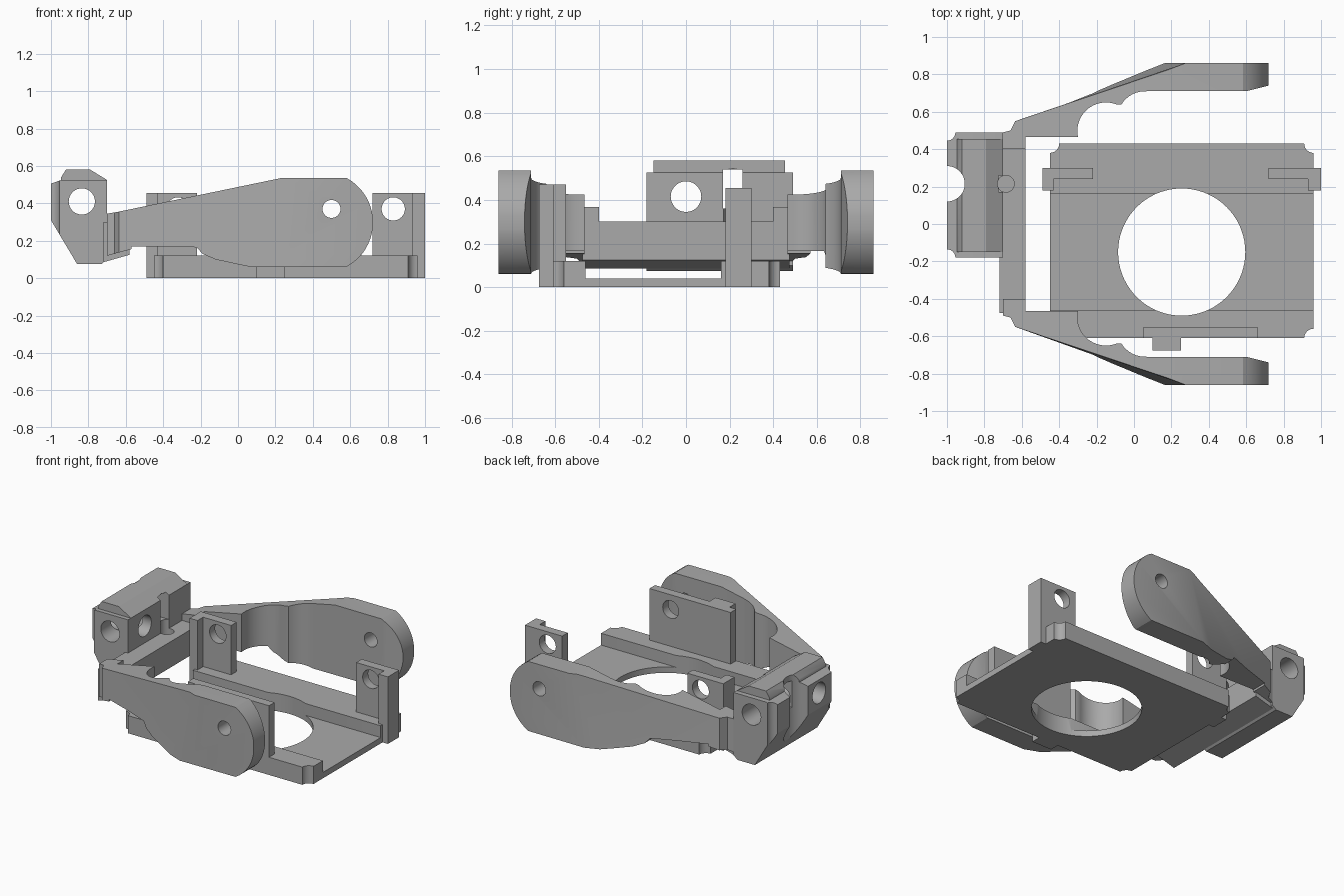
import bpy, bmesh, math
from mathutils import Vector

if "Cube" in bpy.data.objects:
    bpy.data.objects.remove(bpy.data.objects["Cube"], do_unlink=True)

grey = bpy.data.materials.new("plain grey")
grey.use_nodes = True
grey.diffuse_color = (0.4, 0.4, 0.4, 1)
grey.node_tree.nodes["Principled BSDF"].inputs["Base Color"].default_value = (0.4, 0.4, 0.4, 1)


def prism(name, outline, lo, hi, axis="z", end=None):
    """Extrude an outline along an axis; 'end' gives a different far outline."""
    def place(p, d):
        return {"x": (d, *p), "y": (p[0], d, p[1]), "z": (*p, d)}[axis]
    bm = bmesh.new()
    a = [bm.verts.new(place(p, lo)) for p in outline]
    b = [bm.verts.new(place(p, hi)) for p in (end or outline)]
    bm.faces.new(a)
    bm.faces.new(b)
    for i in range(len(a)):
        j = (i + 1) % len(a)
        bm.faces.new((a[i], a[j], b[j], b[i]))
    bmesh.ops.recalc_face_normals(bm, faces=bm.faces)
    mesh = bpy.data.meshes.new(name)
    bm.to_mesh(mesh)
    bm.free()
    mesh.materials.append(grey)
    obj = bpy.data.objects.new(name, mesh)
    bpy.context.collection.objects.link(obj)
    return obj


def arc(cx, cy, r, start, stop, n=16):
    angles = [math.radians(start + (stop - start) * i / n) for i in range(n + 1)]
    return [(cx + r * math.cos(t), cy + r * math.sin(t)) for t in angles]


def rect(x0, x1, y0, y1):
    return [(x0, y0), (x1, y0), (x1, y1), (x0, y1)]


def box(name, x0, x1, y0, y1, z0, z1):
    return prism(name, rect(x0, x1, y0, y1), z0, z1)


def rod(cx, cy, r, lo, hi, axis, n=48):
    return prism("cutter", arc(cx, cy, r, 0, 360, n)[:-1], lo, hi, axis)


def combine(obj, *others, op="DIFFERENCE"):
    for other in others:
        other.hide_render = True
        mod = obj.modifiers.new("cut", "BOOLEAN")
        mod.operation, mod.object, mod.solver = op, other, "EXACT"
        bpy.context.view_layer.objects.active = obj
        bpy.ops.object.modifier_apply(modifier=mod.name)
        bpy.data.objects.remove(other, do_unlink=True)
    return obj


# Base tray: raised front and back rails around a thin floor
tray = prism("base_tray", [(-0.61, 0), (0.43, 0), (0.43, 0.12), (0.16, 0.12), (0.16, 0.04),
                           (-0.46, 0.04), (-0.46, 0.12), (-0.61, 0.12)], -0.45, 0.96, "x")
combine(tray, rod(0.255, -0.15, 0.34, -0.1, 0.3, "z", 72))
for x in (-0.45, 0.96):
    for y in (-0.61, 0.43):
        combine(tray, rod(x, y, 0.05, -0.1, 0.3, "z", 24))

# Back posts: L-shaped plates with a screw hole
for name, x0, x1, f0, f1, hx in (("left", 0.72, 1.0, 0.93, 1.0, 0.83),
                                 ("right", -0.49, -0.22, -0.49, -0.43, -0.32)):
    post = box(name + "_back_post", x0, x1, 0.24, 0.30, 0, 0.455)
    combine(post, box("flange", f0, f1, 0.18, 0.30, 0, 0.455), op="UNION")
    combine(post, rod(hx, 0.37, 0.062, 0, 0.5, "y"))

# Front plate with an outer rib
plate = box("front_plate", 0.05, 0.66, -0.61, -0.55, 0, 0.47)
combine(plate, box("rib", 0.10, 0.25, -0.675, -0.60, 0, 0.47), op="UNION")
combine(plate, rod(0.5, 0.37, 0.06, -1, 0, "y"))

# Yoke arms: plan outline intersected with the side profile
side = [(-0.70, 0.12), (-0.57, 0.155), (-0.57, 0.17), (-0.22, 0.165), (-0.19, 0.13), (-0.12, 0.10),
        (-0.02, 0.078), (0.07, 0.06)]
side += arc(0.452, 0.298, 0.27, -61, 61, 20) + [(0.23, 0.535), (-0.64, 0.355), (-0.70, 0.345)]


def arm_plan(knee, sign):
    inner = [(0.72, 0.74), (0.60, 0.71), (0.07, 0.71)] + arc(0.06, 0.56, 0.15, 100, 148, 6)
    inner += arc(-0.15, 0.497, 0.153, 68, 180, 14)
    outline = [(-0.70, 0.49), (-0.66, 0.50), (-0.635, 0.55), (knee, 0.86), (0.72, 0.86)] + inner
    outline += [(-0.30, 0.465), (-0.58, 0.465), (-0.58, 0.40), (-0.70, 0.40)]
    return [(x, y * sign) for x, y in outline]


for name, sign in (("back_arm", 1), ("front_arm", -1)):
    arm = prism(name, arm_plan(0.15, sign), 0, 0.6, "z", arm_plan(0.29, sign))
    combine(arm, prism("profile", side, -1, 1, "y"), op="INTERSECT")
    combine(arm, rod(0.5, 0.37, 0.048, -1, 1, "y"))

# Crossbar joining the arms
crossbar = prism("crossbar", [(-0.72, 0.085), (-0.58, 0.125), (-0.58, 0.30), (-0.72, 0.30)],
                 -0.475, 0.475, "y")
combine(crossbar, rod(-0.685, 0.215, 0.045, 0.2, 0.7, "z", 24))

# Mounting block with stepped cap, cross holes and cable groove
block = prism("mount_block", [(-1, 0.31), (-0.86, 0.075), (-0.73, 0.075), (-0.70, 0.10), (-0.70, 0.525),
                              (-0.945, 0.525), (-1, 0.505)], -0.18, 0.49, "y")
combine(block, prism("cap", [(-0.95, 0.5), (-0.70, 0.5), (-0.70, 0.525), (-0.79, 0.58), (-0.92, 0.58),
                             (-0.945, 0.54)], -0.15, 0.455, "y"), op="UNION")
combine(block,
        rod(-1, 0.49, 0.045, 0, 1, "z", 24), rod(-1, -0.18, 0.045, 0, 1, "z", 24),
        rod(-1, 0.215, 0.095, 0, 1, "z"), rod(-0.685, 0.215, 0.045, 0.2, 0.7, "z", 24),
        rod(-0.835, 0.41, 0.07, -1, 1, "y"), rod(0, 0.415, 0.07, -1.2, -0.5, "x"),
        box("slot", -1.1, -0.6, 0.17, 0.26, 0.36, 0.54))

# Smooth the curved walls, keep the hard edges
bpy.ops.object.select_all(action="DESELECT")
for obj in bpy.context.scene.objects:
    if obj.type == "MESH":
        obj.select_set(True)
        bpy.context.view_layer.objects.active = obj
bpy.ops.object.shade_smooth_by_angle(angle=math.radians(25))
